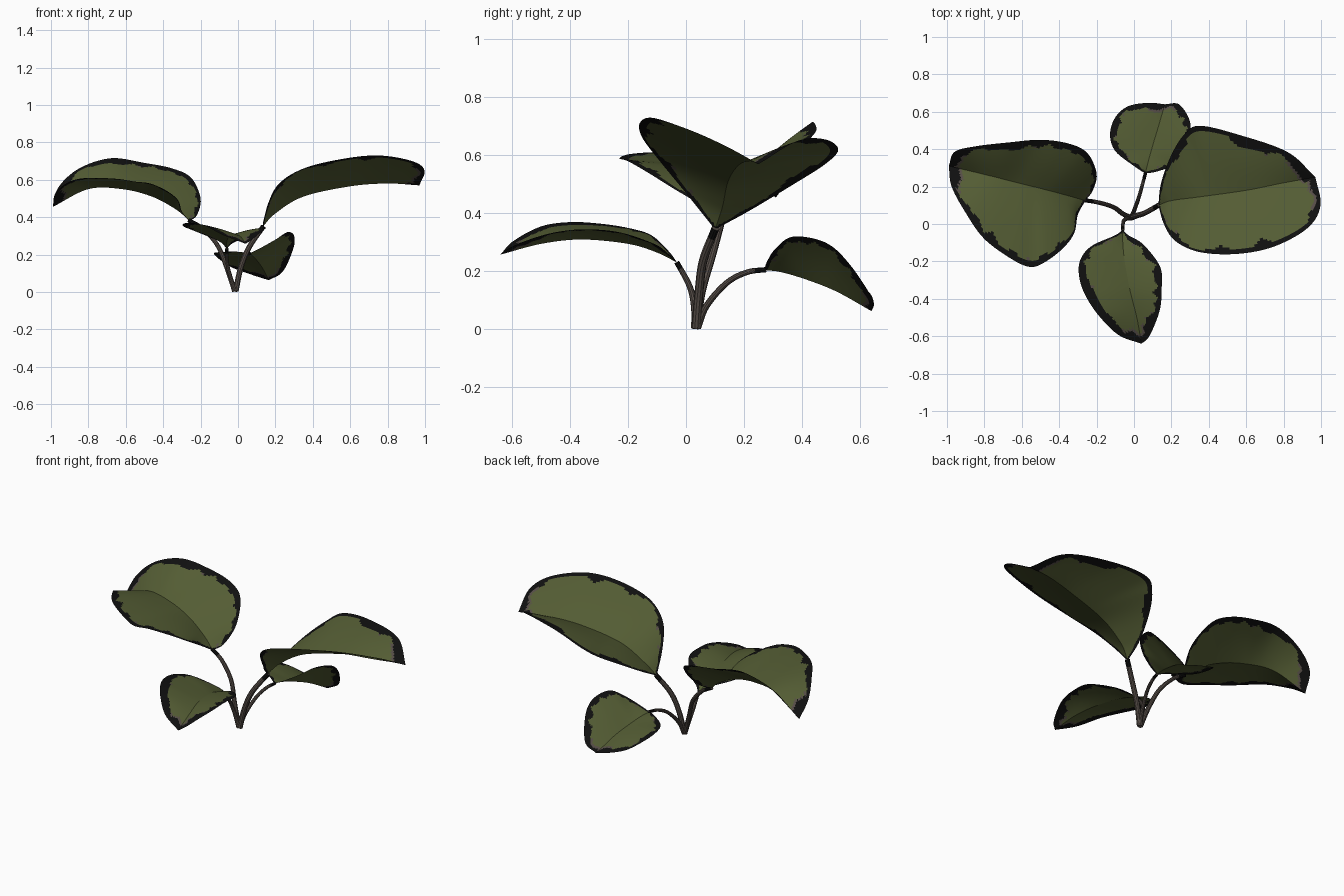
import bpy, bmesh, math, random
from mathutils import Vector

if "Cube" in bpy.data.objects:
    bpy.data.objects.remove(bpy.data.objects["Cube"])

random.seed(4)


def material(name, rgb):
    m = bpy.data.materials.new(name)
    m.diffuse_color = (*rgb, 1)
    m.use_nodes = True
    m.node_tree.nodes["Principled BSDF"].inputs["Base Color"].default_value = m.diffuse_color
    return m


GREEN = material("leaf green", (0.088, 0.108, 0.034))
BLACK = material("dark rim", (0.005, 0.005, 0.005))
BROWN = material("stem brown", (0.09, 0.072, 0.062))


def resample(pts, n):
    """Smooth curve through the points, evenly spaced by length."""
    p = [Vector(q) for q in pts]
    p = [2 * p[0] - p[1]] + p + [2 * p[-1] - p[-2]]
    dense = []
    for i in range(1, len(p) - 2):
        a, b, c, d = p[i - 1:i + 3]
        for k in range(30):
            t = k / 30
            dense.append(0.5 * (2 * b + (c - a) * t + (2 * a - 5 * b + 4 * c - d) * t * t
                                + (3 * b - a - 3 * c + d) * t ** 3))
    dense.append(p[-2])
    run = [0]
    for a, b in zip(dense, dense[1:]):
        run.append(run[-1] + (b - a).length)
    out, j = [], 0
    for i in range(n + 1):
        s = run[-1] * i / n
        while j < len(run) - 2 and run[j + 1] < s:
            j += 1
        f = (s - run[j]) / max(run[j + 1] - run[j], 1e-9)
        out.append(dense[j].lerp(dense[j + 1], min(f, 1)))
    return out


def finish(name, bm, mats):
    me = bpy.data.meshes.new(name)
    bm.to_mesh(me)
    bm.free()
    ob = bpy.data.objects.new(name, me)
    bpy.context.collection.objects.link(ob)
    for m in mats:
        me.materials.append(m)
    bpy.ops.object.select_all(action='DESELECT')
    ob.select_set(True)
    bpy.context.view_layer.objects.active = ob
    bpy.ops.object.shade_smooth_by_angle(angle=math.radians(25))


def leaf(name, rib, left, right, bulge, rim):
    """Folded blade: two halves stretched from the midrib to each edge."""
    n, m = 72, 26
    mid = resample(rib, n)
    sides = [resample([rib[0]] + e + [rib[-1]], n) for e in (left, right)]
    bm = bmesh.new()
    rows = []
    for i in range(n + 1):
        row = []
        for j in range(-m, m + 1):
            v = abs(j) / m
            edge = sides[0 if j < 0 else 1][i]
            p = mid[i].lerp(edge, v)
            p.z += bulge * math.sin(math.pi * v) * math.sin(math.pi * i / n)
            row.append(bm.verts.new(p))
        rows.append(row)
    for a, b in zip(rows, rows[1:]):
        for k in range(2 * m):
            bm.faces.new((a[k], a[k + 1], b[k + 1], b[k]))
    bmesh.ops.remove_doubles(bm, verts=bm.verts, dist=0.0004)
    bmesh.ops.recalc_face_normals(bm, faces=bm.faces)
    if sum(f.normal.z * f.calc_area() for f in bm.faces) < 0:
        bmesh.ops.reverse_faces(bm, faces=bm.faces)
    # ragged dark rim, widest towards the tip, with a few brown patches inside it
    outline = []
    for s in sides:
        tooth = [random.random() for _ in range(n // 3 + 2)]
        for i, p in enumerate(s):
            t = tooth[i // 3] * (1 - i % 3 / 3) + tooth[i // 3 + 1] * (i % 3 / 3)
            grow = 0.35 + 0.65 * min(1, i / n * 2)
            brown = i > 0.86 * n or random.random() < 0.04
            outline.append((p, rim * grow * (0.45 + 1.1 * t), brown))
    for f in bm.faces:
        c = f.calc_center_median()
        d, w, brown = min(((c - p).length, w, b) for p, w, b in outline)
        f.material_index = 1 if d < w else 2 if brown and d < w + 0.014 else 0
    finish(name, bm, [GREEN, BLACK, BROWN])


def stem(name, pts, r0, r1):
    """Tapered tube along a path, dark where it meets the blade."""
    n, sides = 28, 10
    path = resample(pts, n)
    bm = bmesh.new()
    rings = []
    for i, p in enumerate(path):
        t = (path[min(i + 1, n)] - path[max(i - 1, 0)]).normalized()
        u = t.cross(Vector((0.31, 0.9, 0.1))).normalized()
        w = t.cross(u)
        r = r0 + (r1 - r0) * i / n
        rings.append([bm.verts.new(p + r * (math.cos(a) * u + math.sin(a) * w))
                      for a in (2 * math.pi * k / sides for k in range(sides))])
    for i, (a, b) in enumerate(zip(rings, rings[1:])):
        for k in range(sides):
            f = bm.faces.new((a[k], a[(k + 1) % sides], b[(k + 1) % sides], b[k]))
            f.material_index = 1 if i > n - 4 else 0
    bm.faces.new(rings[0])
    bm.faces.new(rings[-1])
    bmesh.ops.recalc_face_normals(bm, faces=bm.faces)
    finish(name, bm, [BROWN, BLACK])


# large right leaf
leaf("right_leaf",
     [(.13, .10, .345), (.20, .125, .42), (.35, .145, .51), (.6, .18, .565), (.8, .22, .58), (.97, .25, .57)],
     [(.145, .22, .41), (.20, .37, .50), (.27, .48, .57), (.35, .525, .62), (.55, .48, .655), (.82, .385, .65)],
     [(.16, 0, .47), (.22, -.09, .58), (.35, -.15, .66), (.55, -.16, .71), (.75, -.12, .73),
      (.93, -.02, .70), (.997, .1, .65)], 0.008, 0.042)
stem("right_stem", [(-.012, .035, .005), (.015, .045, .13), (.06, .06, .24), (.135, .102, .35)], .016, .014)

# large left leaf
leaf("left_leaf",
     [(-.26, .125, .38), (-.33, .145, .44), (-.46, .18, .51), (-.62, .22, .55), (-.8, .265, .55), (-.99, .31, .455)],
     [(-.22, .18, .41), (-.20, .27, .50), (-.25, .38, .61), (-.35, .43, .66), (-.5, .45, .69),
      (-.68, .435, .715), (-.85, .415, .66), (-.96, .385, .56)],
     [(-.30, .05, .43), (-.32, -.05, .49), (-.38, -.13, .54), (-.47, -.2, .58), (-.55, -.23, .59),
      (-.65, -.19, .605), (-.8, -.08, .61), (-.9, .06, .59), (-.975, .2, .53)], 0.008, 0.04)
stem("left_stem", [(-.018, .035, .005), (-.06, .055, .13), (-.11, .09, .25), (-.19, .115, .34), (-.265, .127, .385)],
     .014, .011)

# small front leaf
leaf("front_leaf",
     [(-.06, -.03, .23), (-.06, -.1, .265), (-.05, -.2, .295), (-.02, -.36, .31), (.015, -.5, .295), (.04, -.64, .258)],
     [(-.10, -.06, .27), (-.23, -.12, .325), (-.29, -.2, .35), (-.29, -.3, .365), (-.25, -.4, .37),
      (-.18, -.5, .355), (-.08, -.595, .305)],
     [(-.03, -.06, .26), (.05, -.11, .295), (.14, -.23, .335), (.148, -.35, .345), (.14, -.45, .335),
      (.11, -.54, .31), (.075, -.61, .28)], 0.006, 0.038)
stem("front_stem", [(-.017, .03, .005), (-.04, .028, .08), (-.057, .012, .15), (-.06, -.032, .232)], .012, .009)

# small back leaf
leaf("back_leaf",
     [(.06, .27, .205), (.075, .33, .197), (.10, .42, .17), (.13, .52, .13), (.165, .64, .063)],
     [(0, .31, .215), (-.10, .39, .213), (-.128, .48, .205), (-.10, .57, .175), (-.03, .63, .13), (.08, .648, .09)],
     [(.12, .28, .235), (.20, .31, .28), (.265, .37, .32), (.30, .48, .30), (.295, .56, .23), (.24, .64, .11)],
     0.006, 0.03)
stem("back_stem", [(-.013, .04, .005), (0, .07, .08), (.025, .14, .16), (.045, .21, .197), (.062, .275, .206)], .012, .009)
